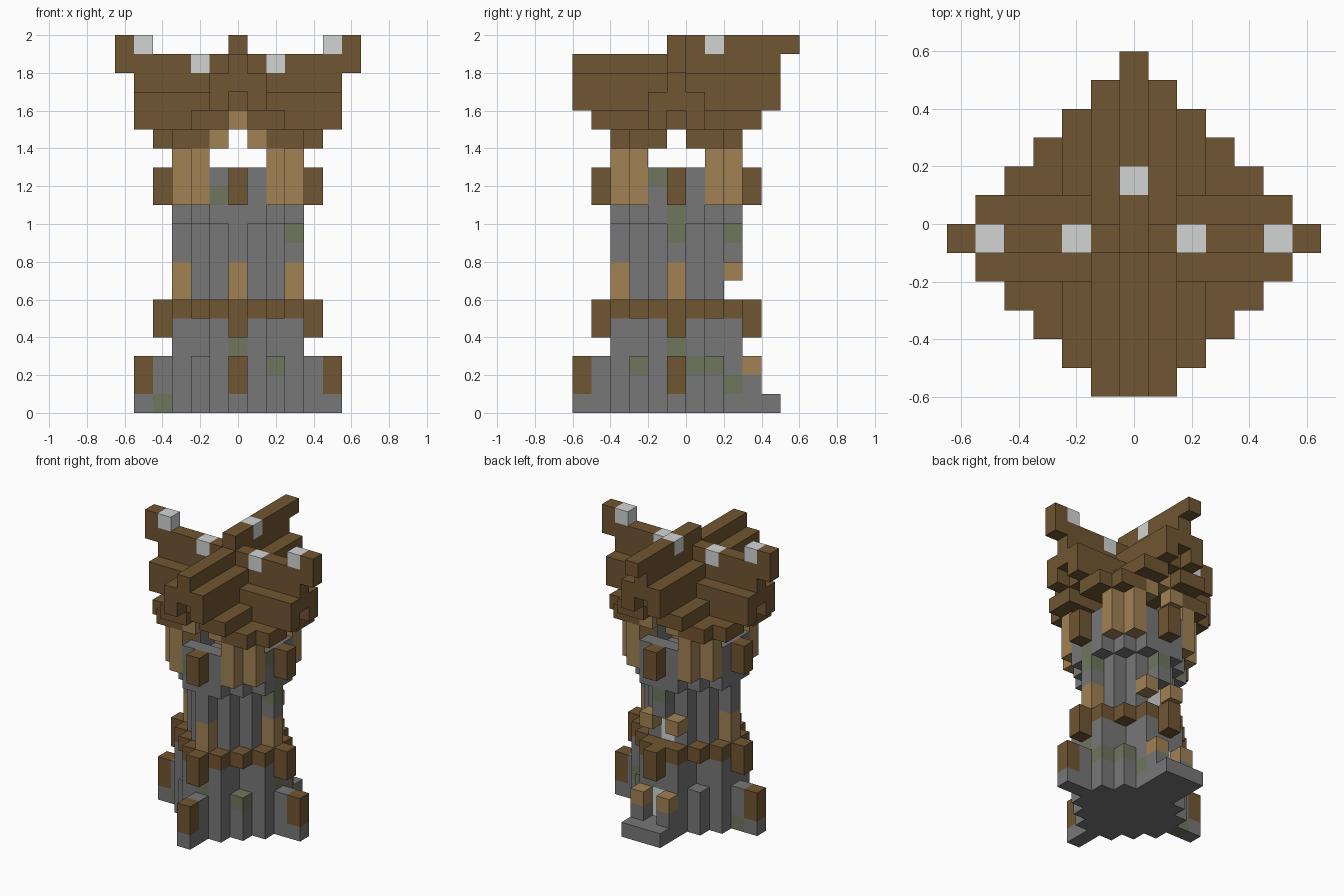
import bpy
import bmesh
from mathutils import Vector

cube = bpy.data.objects.get("Cube")
if cube:
    bpy.data.objects.remove(cube, do_unlink=True)

UNIT = 0.1
COLOURS = {
    "dark_wood": (0.165, 0.092, 0.032),
    "light_wood": (0.355, 0.225, 0.09),
    "stone": (0.184, 0.184, 0.184),
    "mossy_stone": (0.16, 0.18, 0.112),
    "pale_glass": (0.65, 0.66, 0.66),
}
NAMES = list(COLOURS)
WOOD, LIGHT, STONE, MOSS, PALE = NAMES


def make_material(name, rgb):
    mat = bpy.data.materials.new(name)
    mat.use_nodes = True
    mat.diffuse_color = (*rgb, 1)
    bsdf = next(n for n in mat.node_tree.nodes if n.type == 'BSDF_PRINCIPLED')
    bsdf.inputs["Base Color"].default_value = (*rgb, 1)
    return mat


MATERIALS = [make_material(n, c) for n, c in COLOURS.items()]
cells = {}  # (column, row, layer) -> (part, colour)


def box(part, colour, xs, ys, zs):
    """Fill an inclusive block of cells."""
    for x in range(xs[0], xs[1] + 1):
        for y in range(ys[0], ys[1] + 1):
            for z in range(zs[0], zs[1] + 1):
                cells[x, y, z] = (part, colour)


def diamond(part, colour, radius, limit, zs):
    """Fill a stepped diamond, with its points cut at the limit."""
    for x in range(-limit, limit + 1):
        reach = min(limit, radius - abs(x))
        box(part, colour, (x, x), (-reach, reach), zs)


def post(part, colour, x, y, z0, z1):
    box(part, colour, (x, x), (y, y), (z0, z1))


FRONT_AND_SIDES = [(1, 0), (-1, 0), (0, -1)]
TIPS = FRONT_AND_SIDES + [(0, 1)]
SIGNS = [(a, b) for a in (-1, 1) for b in (-1, 1)]

# Stone body
diamond("stone_base", STONE, 4, 3, (0, 2))
diamond("lower_wall", STONE, 4, 3, (3, 4))
diamond("wood_band", WOOD, 4, 4, (5, 5))
diamond("upper_wall", STONE, 3, 3, (6, 9))
diamond("balcony_floor", STONE, 4, 3, (10, 10))

# Buttresses with wooden ends
for dx, dy in FRONT_AND_SIDES:
    post("buttresses", STONE, 4 * dx, 4 * dy, 0, 2)
    post("buttresses", STONE, 5 * dx, 5 * dy, 0, 0)
    post("buttress_posts", WOOD, 5 * dx, 5 * dy, 1, 2)

# Posts on the four points
for dx, dy in TIPS:
    post("wood_band", WOOD, 4 * dx, 4 * dy, 4, 5)
    post("wall_posts", LIGHT, 3 * dx, 3 * dy, 6, 7)
    post("balcony_posts", WOOD, 4 * dx, 4 * dy, 11, 12)
    for s in (-1, 0, 1):
        post("parapet", STONE, 3 * dx + s * dy, 3 * dy + s * dx, 11, 12)

# Recessed corners, and pillars carrying the roof
for a, b in SIGNS:
    for z in (3, 4):
        del cells[2 * a, 2 * b, z]
    for x, y in ((2, 2), (2, 3), (3, 2)):
        post("corner_pillars", LIGHT, a * x, b * y, 11, 13)

# Back doorway, step and window
box("door_step", STONE, (-1, 1), (4, 5), (0, 0))
post("door", PALE, 0, 3, 1, 2)
for z in (6, 7):
    del cells[0, 3, z]
post("window", PALE, 0, 2, 6, 7)
for x in (-1, 1):
    post("door_posts", STONE, x, 4, 1, 1)
    post("door_posts", LIGHT, x, 4, 2, 2)
    post("window_frame", LIGHT, x, 3, 7, 7)

# Crossed gable roof: offset from ridge, bottom, top, inner start, reach
FRONT_GABLE = [(0, 17, 18, 0, 5), (0, 16, 16, 0, 4), (1, 16, 17, 0, 5),
               (1, 15, 15, 0, 4), (2, 15, 15, 0, 4), (2, 14, 14, 1, 3),
               (3, 14, 14, 1, 3)]
SIDE_GABLE = [(0, 16, 18, 0, 5), (0, 15, 15, 0, 4), (1, 15, 16, 0, 5),
              (1, 14, 14, 2, 4), (2, 14, 14, 2, 4)]
for a, b in SIGNS:
    for off, z0, z1, start, reach in FRONT_GABLE:
        for n in range(start, reach + 1):
            post("front_gable", WOOD, a * off, b * n, z0, z1)
    for off, z0, z1, start, reach in SIDE_GABLE:
        for n in range(start, reach + 1):
            post("side_gable", WOOD, a * n, b * off, z0, z1)

# Raised ridge ends and pale ridge blocks
box("back_ridge", WOOD, (0, 0), (0, 6), (19, 19))
post("ridge_blocks", PALE, 0, 2, 19, 19)
for s in (-1, 1):
    post("side_ridge_ends", WOOD, 6 * s, 0, 18, 19)
    post("ridge_blocks", PALE, 5 * s, 0, 19, 19)
    post("ridge_blocks", PALE, 2 * s, 0, 18, 18)
    # Light arches under the front and back gables
    post("gable_arches", LIGHT, 0, 3 * s, 15, 15)
    for x in (-1, 1):
        post("gable_arches", LIGHT, x, 3 * s, 14, 14)

# Mossy stones
for cell in [(-4, 0, 0), (0, -3, 3), (2, -2, 2), (3, 0, 9), (3, 0, 10),
             (0, 3, 9), (-1, -3, 11), (3, -1, 12), (3, 0, 3),
             (3, 1, 2), (2, 2, 2), (1, 3, 1)]:
    cells[cell] = (cells[cell][0], MOSS)

# Build each part from its exposed cell faces
DIRECTIONS = [Vector(d) for d in [(1, 0, 0), (-1, 0, 0), (0, 1, 0),
                                  (0, -1, 0), (0, 0, 1), (0, 0, -1)]]


def build(part):
    bm = bmesh.new()
    for cell, (owner, colour) in cells.items():
        if owner != part:
            continue
        centre = Vector(cell) + Vector((0, -0.5, 0.5))
        for d in DIRECTIONS:
            if tuple(int(c) for c in Vector(cell) + d) in cells:
                continue
            u = Vector((d.y, d.z, d.x))
            v = d.cross(u)
            corners = [centre + (d + u * p + v * q) / 2
                       for p, q in ((-1, -1), (1, -1), (1, 1), (-1, 1))]
            face = bm.faces.new([bm.verts.new(c * UNIT) for c in corners])
            face.material_index = NAMES.index(colour)
    bmesh.ops.remove_doubles(bm, verts=bm.verts, dist=UNIT / 100)
    bmesh.ops.dissolve_limit(bm, angle_limit=0.01, verts=bm.verts,
                             edges=bm.edges, delimit={'MATERIAL'})
    mesh = bpy.data.meshes.new(part)
    bm.to_mesh(mesh)
    bm.free()
    for mat in MATERIALS:
        mesh.materials.append(mat)
    bpy.context.collection.objects.link(bpy.data.objects.new(part, mesh))


for part in dict.fromkeys(owner for owner, _ in cells.values()):
    build(part)
